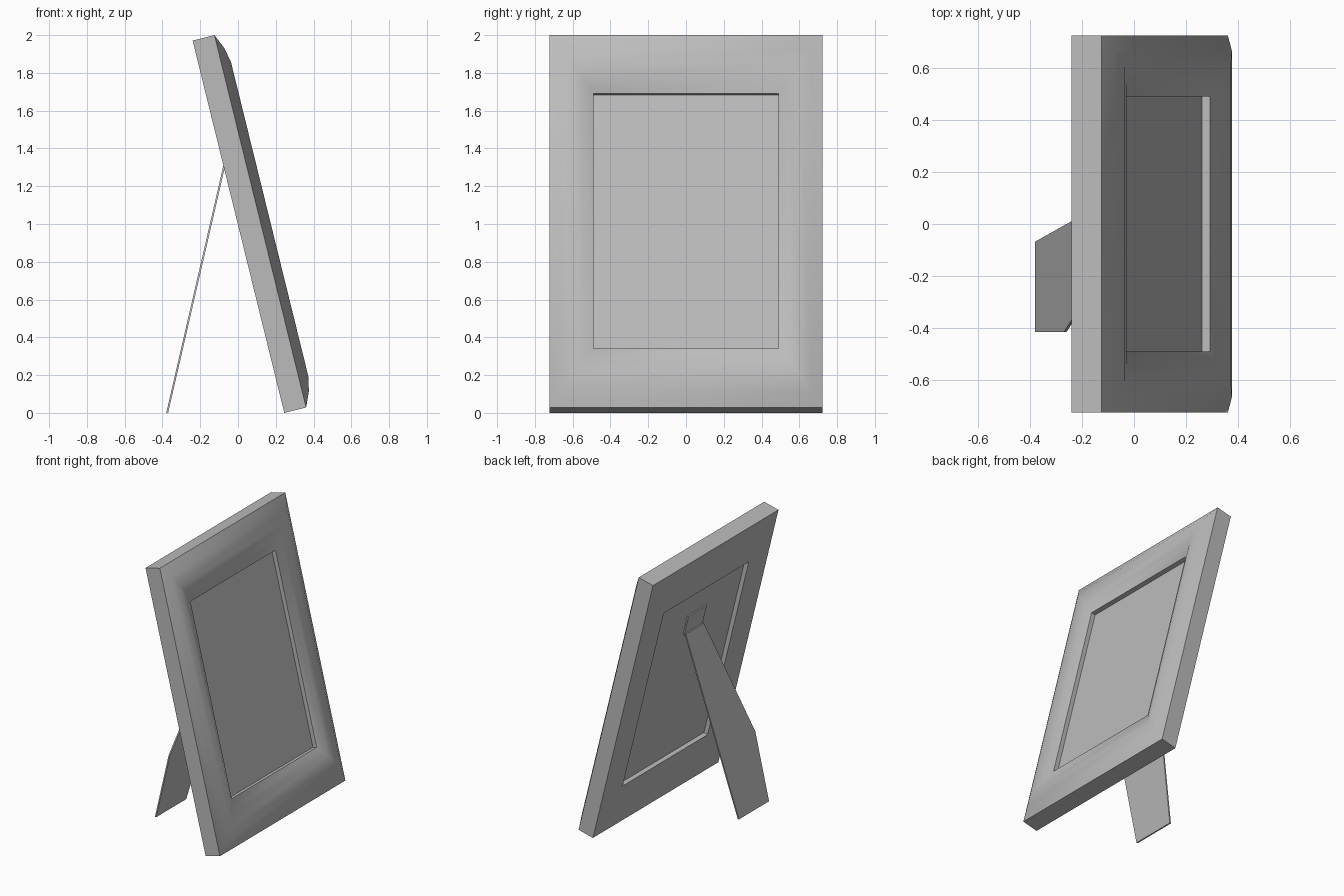
import bpy, bmesh, math
from mathutils import Matrix

if "Cube" in bpy.data.objects:
    bpy.data.objects.remove(bpy.data.objects["Cube"], do_unlink=True)

TILT = math.atan2(0.485, 1.97)
HALF_W, HEIGHT = 0.723, 2.03       # outer size of the frame
INSET_Y, INSET_Z = 0.233, 0.32     # width of the side and top mouldings
LEAN = Matrix.Translation((0.245, 0, 0)) @ Matrix.Rotation(-TILT, 4, 'Y')

grey = bpy.data.materials.new("plain_grey")
grey.use_nodes = True
grey.diffuse_color = (0.5, 0.5, 0.5, 1)
grey.node_tree.nodes["Principled BSDF"].inputs["Base Color"].default_value = (0.5, 0.5, 0.5, 1)


def finish(name, bm, matrix=None):
    """Turn a bmesh into a named grey object."""
    if matrix:
        bm.transform(matrix)
    bmesh.ops.recalc_face_normals(bm, faces=bm.faces)
    mesh = bpy.data.meshes.new(name)
    bm.to_mesh(mesh)
    bm.free()
    mesh.materials.append(grey)
    obj = bpy.data.objects.new(name, mesh)
    bpy.context.collection.objects.link(obj)
    return obj


def box(name, x0, x1, half_y, z0, z1):
    """Box in the frame's own upright space, then leaned back."""
    bm = bmesh.new()
    bmesh.ops.create_cube(bm, size=1)
    bm.transform(Matrix.Translation(((x0 + x1) / 2, 0, (z0 + z1) / 2))
                 @ Matrix.Diagonal((x1 - x0, half_y * 2, z1 - z0, 1)))
    return finish(name, bm, LEAN)


# Moulded frame: a rounded profile (inset fraction, depth) swept round a rectangle
profile = [(0, 0), (0, 0.119), (0.25, 0.154), (0.5, 0.17),
           (0.76, 0.157), (1, 0.127), (1, 0)]
bm = bmesh.new()
rings = []
for t, depth in profile:
    y, low = HALF_W - t * INSET_Y, t * INSET_Z
    high = HEIGHT - low
    rings.append([bm.verts.new((depth, *p))
                  for p in ((-y, low), (y, low), (y, high), (-y, high))])
for a, b in zip(rings, rings[1:] + rings[:1]):
    for i in range(4):
        j = (i + 1) % 4
        bm.faces.new((a[i], a[j], b[j], b[i]))
frame = finish("frame", bm, LEAN)
bpy.ops.object.select_all(action='DESELECT')
frame.select_set(True)
bpy.context.view_layer.objects.active = frame
bpy.ops.object.shade_smooth_by_angle(angle=math.radians(45))

# Picture panel, recessed from both front and back
box("picture_panel", 0.031, 0.096, HALF_W - INSET_Y, INSET_Z, HEIGHT - INSET_Z)

# Hinge tab on the back of the panel
box("hinge_tab", 0.022, 0.032, 0.105, 1.36, 1.51)

# Easel leg: a bent strip, drawn as (y, z) outline on a sloping plane
outline = [(-0.068, 0), (0.105, 1.335), (-0.105, 1.335), (-0.415, 0.48), (-0.415, 0)]
bm = bmesh.new()
face = bm.faces.new([bm.verts.new((-0.38 + 0.231 * z, y, z)) for y, z in outline])
back = bmesh.ops.extrude_face_region(bm, geom=[face])
bmesh.ops.translate(bm, vec=(0.01, 0, 0),
                    verts=[v for v in back["geom"] if isinstance(v, bmesh.types.BMVert)])
finish("easel_leg", bm)
